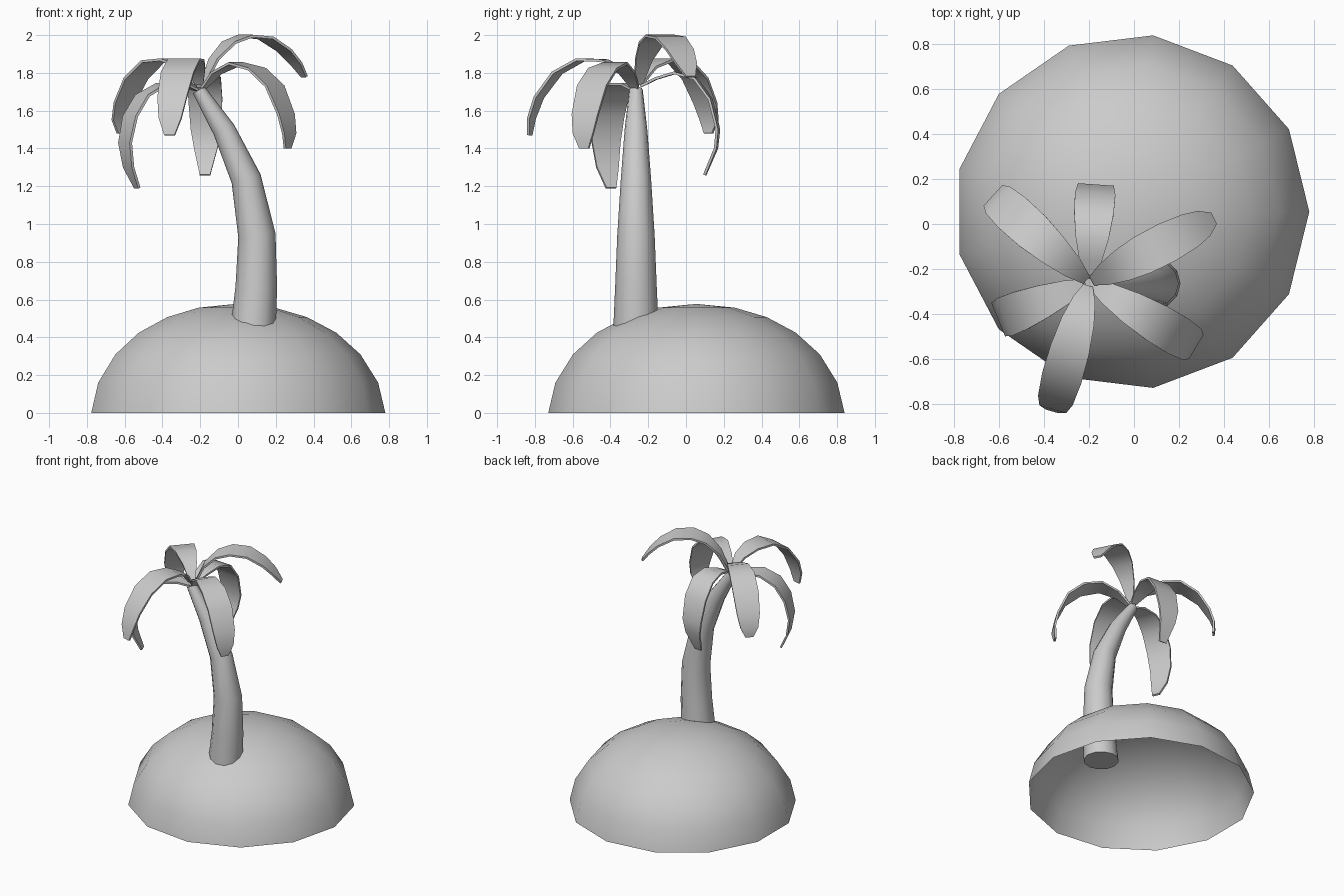
import bpy, bmesh, math
from mathutils import Vector, Matrix

cube = bpy.data.objects.get("Cube")
if cube:
    bpy.data.objects.remove(cube)

grey = bpy.data.materials.new("plain_grey")
grey.use_nodes = True
grey.diffuse_color = (0.6, 0.6, 0.6, 1)
grey.node_tree.nodes["Principled BSDF"].inputs["Base Color"].default_value = (0.6, 0.6, 0.6, 1)


def finish(name, bm, angle):
    bmesh.ops.recalc_face_normals(bm, faces=bm.faces)
    mesh = bpy.data.meshes.new(name)
    bm.to_mesh(mesh)
    bm.free()
    mesh.materials.append(grey)
    obj = bpy.data.objects.new(name, mesh)
    bpy.context.collection.objects.link(obj)
    bpy.ops.object.select_all(action='DESELECT')
    obj.select_set(True)
    bpy.context.view_layer.objects.active = obj
    bpy.ops.object.shade_smooth_by_angle(angle=math.radians(angle))
    return obj


def ring(bm, centre, radius, sides, tilt=0):
    turn = Matrix.Rotation(tilt, 3, 'Y')
    verts = []
    for i in range(sides):
        a = math.tau * i / sides
        offset = turn @ Vector((radius * math.cos(a), radius * math.sin(a), 0))
        verts.append(bm.verts.new(Vector(centre) + offset))
    return verts


def skin(bm, rings):
    n = len(rings[0])
    for low, high in zip(rings, rings[1:]):
        for i in range(n):
            j = (i + 1) % n
            bm.faces.new((low[i], low[j], high[j], high[i]))


# Island: hollow faceted dome, open underneath
bm = bmesh.new()
cx, cy, sides = -0.01, 0.055, 13
profile = [(0.79, 0), (0.752, 0.16), (0.658, 0.31), (0.53, 0.425), (0.375, 0.507), (0.205, 0.557)]
rings = [ring(bm, (cx, cy, z), r, sides) for r, z in profile]
skin(bm, rings)
pole = bm.verts.new((cx, cy, 0.577))
for i in range(sides):
    bm.faces.new((rings[-1][i], rings[-1][(i + 1) % sides], pole))
island = finish("island", bm, 40)
# keep the shell facing outward
if island.data.polygons[0].normal.dot(island.data.polygons[0].center) < 0:
    island.data.flip_normals()

# Trunk: tapered tube, bending to the model's right
bm = bmesh.new()
path = [(0.075, 0.38, 0.123), (0.097, 0.67, 0.11), (0.1, 0.94, 0.099),
        (0.043, 1.24, 0.08), (-0.075, 1.5, 0.06), (-0.208, 1.71, 0.036)]
tilts = [0, 0.03, -0.1, -0.3, -0.47, -0.55]
rings = [ring(bm, (x, -0.265, z), r, 12, t) for (x, z, r), t in zip(path, tilts)]
skin(bm, rings)
bm.faces.new(rings[0])
bm.faces.new(rings[-1])
finish("trunk", bm, 40)

# Fronds: thin drooping blades, each a (reach, height) arc along one direction
half_widths = [0.022, 0.05, 0.074, 0.088, 0.09, 0.08, 0.062, 0.028]


def frond(name, dx, dy, arc):
    out = Vector((dx, dy, 0)).normalized()
    side = Vector((-out.y, out.x, 0))
    crown = Vector((-0.2, -0.26, 0))
    bm = bmesh.new()
    rows = []
    for (reach, z), w in zip(arc, half_widths):
        mid = crown + out * reach + Vector((0, 0, z))
        rows.append((bm.verts.new(mid - side * w), bm.verts.new(mid + side * w)))
    for a, b in zip(rows, rows[1:]):
        bm.faces.new((a[0], b[0], b[1], a[1]))
    obj = finish(name, bm, 40)
    thick = obj.modifiers.new("thickness", 'SOLIDIFY')
    thick.thickness = 0.014
    thick.offset = 0
    bpy.ops.object.modifier_apply(modifier=thick.name)
    bpy.ops.object.shade_smooth_by_angle(angle=math.radians(40))


frond("frond_high", 0.545, 0.28,
      [(0.02, 1.74), (0.08, 1.87), (0.17, 1.96), (0.27, 1.995), (0.39, 1.985), (0.5, 1.92), (0.57, 1.85), (0.62, 1.78)])
frond("frond_front_left", 0.465, -0.28,
      [(0.02, 1.72), (0.1, 1.8), (0.22, 1.85), (0.35, 1.82), (0.46, 1.73), (0.53, 1.58), (0.55, 1.48), (0.54, 1.4)])
frond("frond_front", -0.16, -0.56,
      [(0.02, 1.74), (0.08, 1.82), (0.18, 1.865), (0.31, 1.87), (0.44, 1.8), (0.54, 1.67), (0.58, 1.56), (0.59, 1.47)])
frond("frond_front_right", -0.39, -0.16,
      [(0.02, 1.71), (0.1, 1.74), (0.22, 1.74), (0.33, 1.68), (0.4, 1.57), (0.43, 1.43), (0.41, 1.3), (0.36, 1.19)])
frond("frond_back_right", -0.42, 0.38,
      [(0.02, 1.74), (0.1, 1.83), (0.22, 1.87), (0.34, 1.86), (0.46, 1.77), (0.54, 1.64), (0.57, 1.55), (0.565, 1.48)])
frond("frond_back", 0.03, 0.43,
      [(0.02, 1.73), (0.1, 1.77), (0.2, 1.8), (0.31, 1.77), (0.39, 1.66), (0.43, 1.5), (0.42, 1.4), (0.36, 1.26)])
